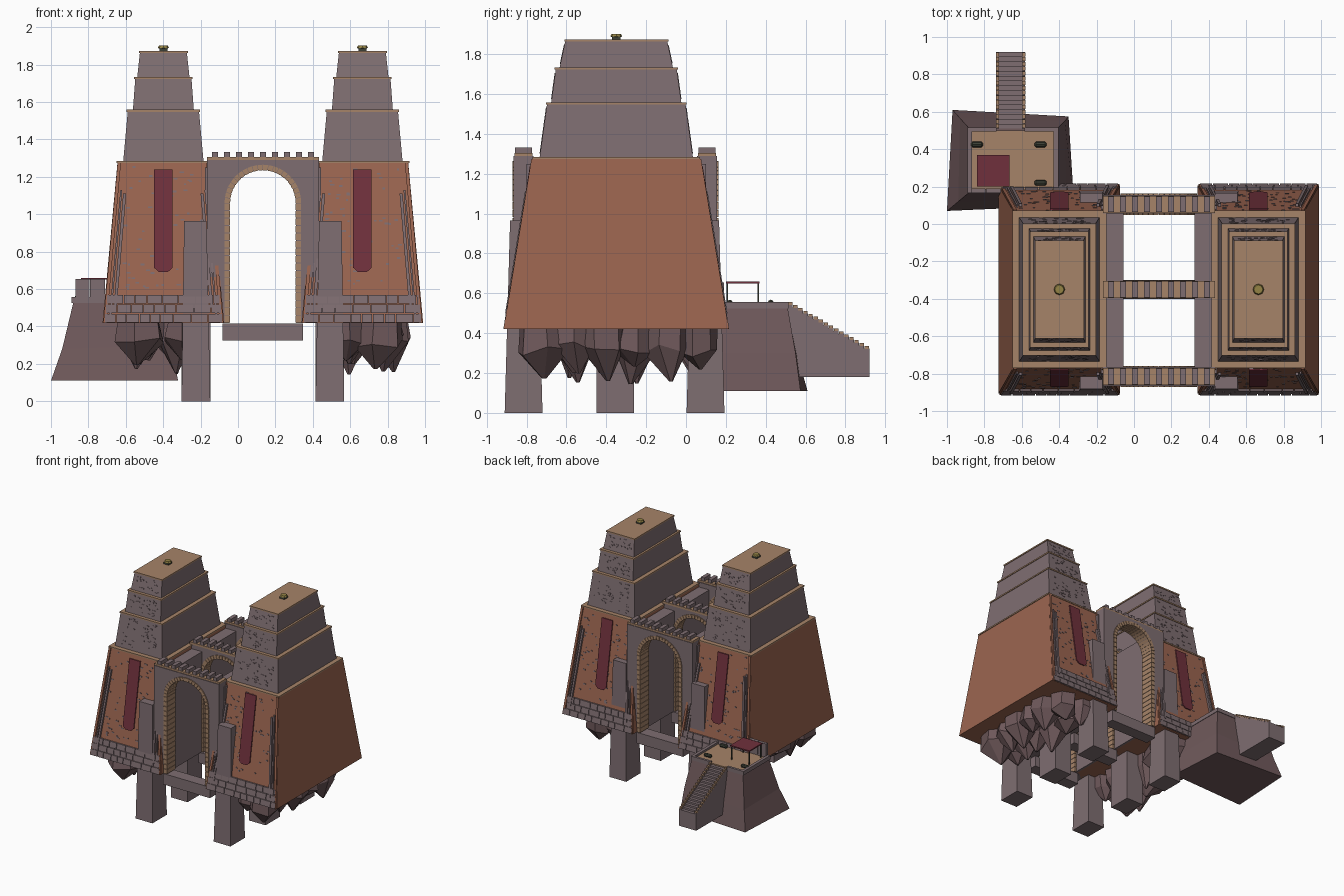
import bpy, bmesh, math, random
from mathutils import Vector

if "Cube" in bpy.data.objects:
    bpy.data.objects.remove(bpy.data.objects["Cube"])

random.seed(4)

def material(name, rgb):
    m = bpy.data.materials.new(name)
    m.diffuse_color = (*rgb, 1)
    m.use_nodes = True
    m.node_tree.nodes["Principled BSDF"].inputs["Base Color"].default_value = m.diffuse_color
    return m

CLAY = material("clay", (.33, .13, .08))
STONE = material("stone", (.21, .155, .165))
TAN = material("sandstone", (.38, .23, .14))
RED = material("red_cloth", (.16, .03, .045))
ROCK = material("rock", (.16, .10, .105))
DARK = material("dark_metal", (.045, .05, .035))
GOLD = material("brass", (.30, .23, .06))

CX, DX, CY = .133, .532, -.35        # mirror plane, tower offset, tower centre y

def finish(name, bm, mat):
    bmesh.ops.recalc_face_normals(bm, faces=bm.faces)
    me = bpy.data.meshes.new(name)
    bm.to_mesh(me)
    bm.free()
    ob = bpy.data.objects.new(name, me)
    bpy.context.collection.objects.link(ob)
    me.materials.append(mat)
    return ob

def loft(bm, rings):
    """Capped skin through rings of equal point count."""
    vs = [[bm.verts.new(p) for p in r] for r in rings]
    n = len(vs[0])
    for a, b in zip(vs, vs[1:]):
        for i in range(n):
            bm.faces.new((a[i], a[(i + 1) % n], b[(i + 1) % n], b[i]))
    bm.faces.new(vs[0][::-1])
    bm.faces.new(vs[-1])

def rect(x, y, hx, hy, z):
    return [(x - hx, y - hy, z), (x + hx, y - hy, z), (x + hx, y + hy, z), (x - hx, y + hy, z)]

def box(x0, x1, y0, y1, z0, z1):
    c = ((x0 + x1) / 2, (y0 + y1) / 2, (x1 - x0) / 2, (y1 - y0) / 2)
    return [rect(*c, z0), rect(*c, z1)]

def build(name, solids, mat):
    bm = bmesh.new()
    for s in solids:
        loft(bm, s)
    return finish(name, bm, mat)

def rock(x, y, r, ztop, zmid, zlow):
    rings = []
    a0, ox, oy = random.random() * 6, random.uniform(-.03, .03), random.uniform(-.03, .03)
    for k, z in ((.95, ztop), (1.05, zmid), (.08, zlow)):
        rings.append([(x + ox * (k < .5) + r * k * random.uniform(.85, 1.1) * math.cos(a0 + i * math.tau / 6),
                       y + oy * (k < .5) + r * k * random.uniform(.85, 1.1) * math.sin(a0 + i * math.tau / 6),
                       z + (random.uniform(-.025, .025) if k > 1 else 0)) for i in range(6)])
    return rings

# tower tiers: (z0, z1, bottom half x, half y, top half x, half y)
TIERS = [(.42, 1.28, .325, .555, .245, .415), (1.28, 1.555, .215, .385, .19, .347),
         (1.555, 1.73, .163, .327, .15, .303), (1.73, 1.87, .14, .285, .125, .255)]

def face_y(tier, z, s, off=0):
    z0, z1, _, h0, _, h1 = tier
    return CY + s * (h0 + (h1 - h0) * (z - z0) / (z1 - z0) + off)

def slab(tier, s, xa, xb, za, zb, hw, off):
    """Block lying on a sloped tower face, running from (xa, za) to (xb, zb)."""
    return [rect(xa, face_y(tier, za, s), hw, off, za), rect(xb, face_y(tier, zb, s), hw, off, zb)]

for side, word in ((-1, "left"), (1, "right")):
    tx = CX + side * DX
    # tower body and caps
    for i, t in enumerate(TIERS):
        z0, z1, hx, hy, gx, gy = t
        build(f"{word}_tower_tier_{i + 1}", [[rect(tx, CY, hx, hy, z0), rect(tx, CY, gx, gy, z1)]],
              STONE if i else CLAY)
    build(f"{word}_tower_caps", [[rect(tx, CY, t[4] + .006, t[5] + .006, t[1] - .007),
                                  rect(tx, CY, t[4] + .006, t[5] + .006, t[1] + .004)] for t in TIERS], TAN)
    # roof finial
    build(f"{word}_finial_base", [[rect(tx, CY, .022, .022, 1.87), rect(tx, CY, .022, .022, 1.888)]], DARK)
    build(f"{word}_finial", [[[(tx + r * math.cos(a * math.pi / 4), CY + r * math.sin(a * math.pi / 4), z)
                               for a in range(8)] for r, z in ((.02, 1.885), (.03, 1.89), (.024, 1.902))]], GOLD)
    # facade details on both gate-facing ends
    bricks, ribs, clay_ribs, courses, banners = [], [], [], [], []
    base = TIERS[0]
    for s in (-1, 1):
        for m in (-1, 1):
            ribs.append(slab(base, s, tx + m * .258, tx + m * .207, .5, 1.11, .008, .016))
            ribs.append(slab(base, s, tx + m * .285, tx + m * .225, .44, 1.13, .005, .012))
            clay_ribs.append(slab(base, s, tx + m * .312, tx + m * .236, .42, 1.275, .009, .01))
        for row in range(3):
            x, z = tx - .315 + row * .006, .422 + row * .05
            while x < tx + .29:
                w = min(random.uniform(.05, .1), tx + .315 - row * .006 - x)
                courses.append(slab(base, s, x + w / 2, x + w / 2, z, z + .046, w / 2 - .002, .012))
                x += w
        for t, n in zip(TIERS, (70, 45, 30, 22)):
            for _ in range(n):
                z = random.uniform(t[0] + (.17 if t is base else .02), t[1] - .03)
                x = tx + random.uniform(-.85, .85) * t[4]
                bricks.append(slab(t, s, x, x, z, z + .009, random.uniform(.005, .012), .003))
        pts = [(-.05, 1.24), (.05, 1.24), (.05, .715), (.025, .692), (-.025, .692), (-.05, .715)]
        banners.append([[(tx + px, face_y(base, pz, s, o), pz) for px, pz in pts] for o in (.004, .012)])
    build(f"{word}_wall_bricks", bricks, STONE)
    build(f"{word}_facade_ribs", ribs, STONE)
    build(f"{word}_edge_ribs", clay_ribs, CLAY)
    build(f"{word}_base_courses", courses, STONE)
    build(f"{word}_banners", banners, RED)
    # support pillars
    px = CX + side * .358
    pillars = [[rect(px, y, .077, .095, 0), rect(px + side * .003, y, .06, .068, .965)] for y in (-.815, .098)]
    pillars.append(box(px - .077, px + .077, -.45, -.26, 0, .45))
    build(f"{word}_pillars", pillars, STONE)
    # hanging rocks
    rocks = []
    for i in range(6):
        for dx in (-.07, .12):
            rocks.append(rock(tx + side * (dx + random.uniform(-.03, .03)), -.72 + i * .155,
                              random.uniform(.09, .135), .43, random.uniform(.3, .36), random.uniform(.14, .24)))
    build(f"{word}_hanging_rocks", rocks, ROCK)
    # passage side wall
    a, b = sorted((CX + side * .19, CX + side * .31))
    build(f"{word}_passage_wall", [box(a, b, -.8, .1, .42, 1.25)], STONE)

# three arched gates
SPRING, R0, R1 = 1.06, .178, .205
for name, gy in (("front", -.815), ("middle", -.35), ("back", .105)):
    outline = [(.3, .42), (.3, 1.29), (-.3, 1.29), (-.3, .42), (-R0, .42)]
    arc = [(-R0 * math.cos(math.pi * i / 16), SPRING + R0 * math.sin(math.pi * i / 16)) for i in range(17)]
    outline += arc + [(R0, .42)]
    hy = .05 if name != "middle" else .04
    build(f"{name}_gate_wall", [[[(CX + x, gy + d, z) for x, z in outline] for d in (-hy, hy)]], STONE)
    # arch surround of separate stones
    stones, d = [], hy + .007
    for i in range(22):
        a, b = (math.pi * (i + k) / 22 for k in (.05, .95))
        quad = [(r * math.cos(t), SPRING + r * math.sin(t)) for r, t in ((R0 - .003, a), (R1, a), (R1, b), (R0 - .003, b))]
        stones.append([[(CX + x, gy + e, z) for x, z in quad] for e in (-d, d)])
    for i in range(16):
        z = .42 + i * .04
        for m in (-1, 1):
            x0, x1 = sorted((CX + m * (R0 - .003), CX + m * R1))
            stones.append(box(x0, x1, gy - d, gy + d, z + .002, z + .038))
    build(f"{name}_arch_stones", stones, TAN)
    build(f"{name}_gate_coping", [box(CX - .3, CX + .3, gy - .045, gy + .045, 1.288, 1.305)], TAN)
    build(f"{name}_battlements", [box(CX + i * .064 - .016, CX + i * .064 + .016, gy - .042, gy + .042, 1.3, 1.333)
                                  for i in range(-4, 5)], STONE)
    build(f"{name}_threshold_beam", [box(CX - .215, CX + .215, gy - .05, gy + .05, .325, .415)], STONE)

# side landing: rock mound, floor, kerbs and parapet
build("landing_rock", [[[(-1, .07, .11), (-.32, .1, .11), (-.35, .575, .11), (-.97, .61, .11)],
                        [(-.94, .12, .28), (-.36, .13, .3), (-.37, .55, .3), (-.93, .565, .27)],
                        rect(-.645, .34, .235, .17, .53)]], ROCK)
build("landing_floor", [box(-.87, -.425, .18, .5, .52, .54)], TAN)
build("landing_kerbs", [box(-.89, -.865, .165, .515, .525, .557), box(-.43, -.405, .165, .515, .525, .557),
                        box(-.89, -.735, .495, .515, .525, .557), box(-.585, -.405, .495, .515, .525, .557),
                        box(-.89, -.405, .165, .185, .525, .557)], STONE)
build("landing_parapet", [box(-.868, -.795, .165, .19, .55, .655), box(-.79, -.71, .165, .19, .55, .655)], STONE)
# canopy
build("canopy_cloth", [box(-.84, -.665, .2, .37, .65, .66)], RED)
build("canopy_posts", [box(x - .004, x + .004, y - .004, y + .004, .53, .652)
                       for x in (-.832, -.673) for y in (.208, .362)], DARK)
# supply bundles
bundles = []
for x, y in ((-.84, .425), (-.5, .425), (-.5, .22)):
    bundles.append([[(x + o, y + r * math.cos(k * math.tau / 8), .553 + r * math.sin(k * math.tau / 8))
                     for k in range(8)] for o, r in ((-.032, .008), (-.024, .015), (.024, .015), (.032, .008))])
build("supply_bundles", bundles, DARK)
# stairs
steps, edges, N = [], [], 16
for i in range(N):
    y0, y1, z = .51 + .41 * i / N, .51 + .41 * (i + 1) / N, .548 - .235 * i / N
    steps.append(box(-.722, -.598, y0, y1, .18, z - .012))
    for x in (-.73, -.59):
        steps.append(box(x - .008, x + .008, y0, y1, .18, z - .004))
        edges.append(box(x - .009, x + .009, y0 + .002, y1 - .002, z - .006, z + .008))
build("stair_steps", steps, STONE)
build("stair_edges", edges, TAN)
